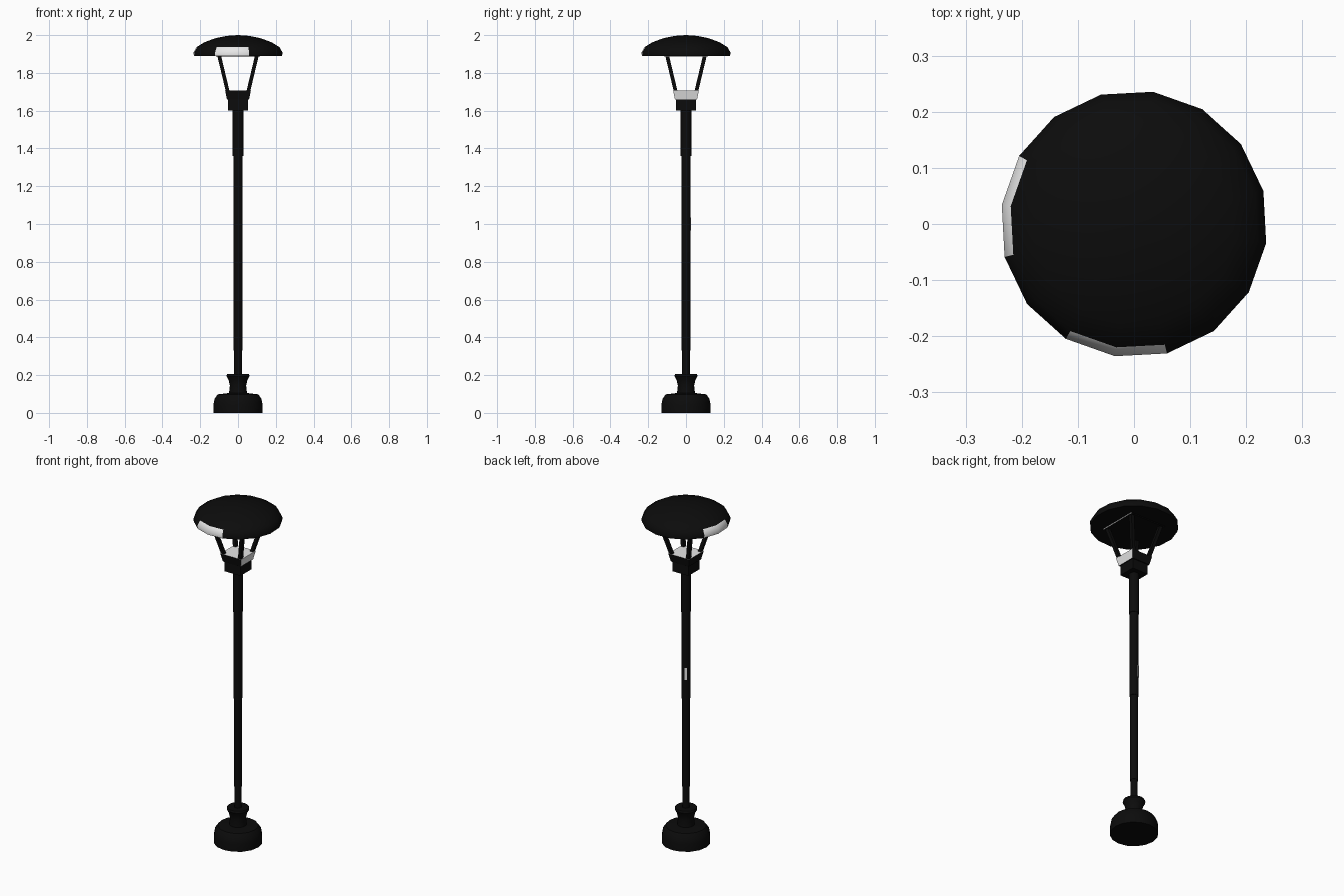
import bpy, bmesh, math
from mathutils import Vector

if "Cube" in bpy.data.objects:
    bpy.data.objects.remove(bpy.data.objects["Cube"])


def material(name, v):
    m = bpy.data.materials.new(name)
    m.diffuse_color = (v, v, v, 1)
    m.use_nodes = True
    m.node_tree.nodes["Principled BSDF"].inputs["Base Color"].default_value = m.diffuse_color
    return m


BLACK = material("black metal", 0.0035)
WHITE = material("white", 0.8)


def add_object(name, bm, smooth=None):
    bmesh.ops.recalc_face_normals(bm, faces=bm.faces)
    mesh = bpy.data.meshes.new(name)
    bm.to_mesh(mesh)
    bm.free()
    mesh.materials.append(BLACK)
    mesh.materials.append(WHITE)
    ob = bpy.data.objects.new(name, mesh)
    bpy.context.collection.objects.link(ob)
    if smooth:
        bpy.ops.object.select_all(action='DESELECT')
        ob.select_set(True)
        bpy.context.view_layer.objects.active = ob
        bpy.ops.object.shade_smooth_by_angle(angle=math.radians(smooth))
    return ob


def lathe(name, profile, sides, offset=0.0, white=None, smooth=40):
    """Stack rings of (radius, z), capped at both ends; white(angle, z) picks the colour."""
    bm = bmesh.new()
    rings = []
    for r, z in profile:
        angles = [math.radians(offset) + math.tau * i / sides for i in range(sides)]
        rings.append([bm.verts.new((r * math.cos(a), r * math.sin(a), z)) for a in angles])
    for a, b in zip(rings, rings[1:]):
        for i in range(sides):
            j = (i + 1) % sides
            bm.faces.new((a[i], a[j], b[j], b[i]))
    bm.faces.new(rings[0])
    bm.faces.new(rings[-1])
    bm.normal_update()
    if white:
        for f in bm.faces:
            f.material_index = int(white(f))
    return add_object(name, bm, smooth)


def beam(name, start, end, w):
    """Square bar between two points, with level ends."""
    bm = bmesh.new()
    bmesh.ops.create_cube(bm, size=1)
    for v in bm.verts:
        p = Vector(start if v.co.z < 0 else end)
        v.co = p + Vector((v.co.x * w, v.co.y * w, 0))
    return add_object(name, bm)


# Base: rounded foot and flared neck
lathe("base_foot", [(0.13, 0), (0.13, 0.045), (0.124, 0.075), (0.108, 0.098), (0.05, 0.105)], 16)
lathe("base_neck", [(0.048, 0.10), (0.043, 0.145), (0.05, 0.175), (0.061, 0.195),
                    (0.058, 0.206), (0.02, 0.206)], 16)

# Pole: sections that widen in steps towards the top
for i, (r, z0, z1) in enumerate([(0.020, 0.19, 0.33), (0.0225, 0.33, 0.85),
                                 (0.025, 0.85, 1.36), (0.028, 1.36, 1.61)]):
    lathe(f"pole_section_{i + 1}", [(r, z0), (r, z1)], 12)

# Small white plate on the back of the pole
bm = bmesh.new()
bmesh.ops.create_cube(bm, size=1)
bmesh.ops.scale(bm, vec=(0.005, 0.013, 0.07), verts=bm.verts)
plate = add_object("pole_plate", bm)
a = math.radians(120)
plate.location = (0.0235 * math.cos(a), 0.0235 * math.sin(a), 1.0)
plate.rotation_euler.z = a
for p in plate.data.polygons:
    p.material_index = 1

# Lantern holder: square block and flared collar, white on its right face and top
R2 = math.sqrt(2)
lathe("lantern_block", [(0.052 * R2, 1.60), (0.052 * R2, 1.66)], 4, 45, smooth=None)


def collar_white(f):
    c = f.calc_center_median()
    return c.x > 0.03 or c.z > 1.70


lathe("lantern_collar", [(0.058 * R2, 1.658), (0.068 * R2, 1.706)], 4, 45, collar_white, smooth=None)

# Four splayed corner rods
for sx in (-1, 1):
    for sy in (-1, 1):
        beam("lantern_rod", (sx * 0.054, sy * 0.054, 1.70), (sx * 0.1, sy * 0.1, 1.892), 0.02)

# Square frame under the shade, with a white strip on the right edge
lathe("shade_frame", [(0.115 * R2, 1.886), (0.12 * R2, 1.892)], 4, 45,
      lambda f: f.calc_center_median().x > 0.08, smooth=None)


# Domed shade: 16 sides, white patches on the rim at the front and left
def rim_white(f):
    c = f.calc_center_median()
    deg = math.degrees(math.atan2(c.y, c.x)) % 360
    return math.hypot(c.x, c.y) > 0.1 and c.z < 1.925 and (149 < deg < 195 or 239 < deg < 285)


lathe("lamp_shade", [(0.236, 1.89), (0.238, 1.908), (0.222, 1.936), (0.18, 1.962), (0.12, 1.984),
                     (0.06, 1.996), (0.004, 2.0)], 16, 14.3, rim_white, smooth=50)
